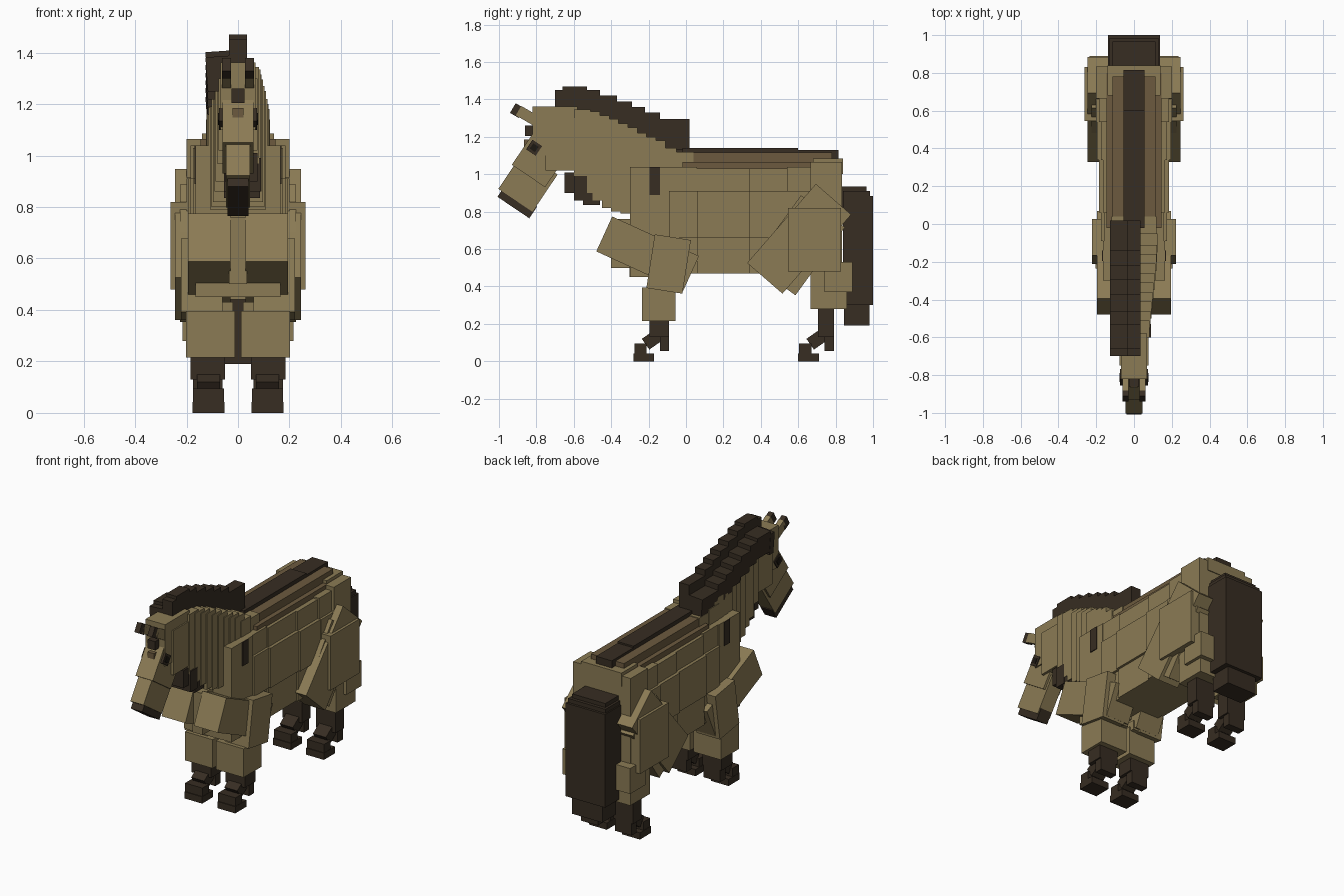
import bpy
import math
from mathutils import Vector, Matrix

cube = bpy.data.objects.get("Cube")
if cube:
    bpy.data.objects.remove(cube, do_unlink=True)


def material(name, rgb):
    m = bpy.data.materials.new(name)
    m.use_nodes = True
    col = (*rgb, 1.0)
    m.diffuse_color = col
    m.node_tree.nodes["Principled BSDF"].inputs["Base Color"].default_value = col
    return m


TAN = material("tan coat", (0.258, 0.198, 0.090))
BROWN = material("brown back", (0.150, 0.102, 0.049))
DARK = material("dark hair", (0.038, 0.026, 0.016))
BLACK = material("eye black", (0.012, 0.009, 0.006))


def block(name, x, y, z, mat, tilt=0.0, roll=0.0):
    """Box from three (min, max) ranges, turned about its centre (degrees)."""
    mid = Vector([(a + b) / 2 for a, b in (x, y, z)])
    size = [b - a for a, b in (x, y, z)]
    turn = Matrix.Rotation(math.radians(tilt), 4, 'X') @ Matrix.Rotation(math.radians(roll), 4, 'Y')
    corners = [mid + turn @ Vector((sx * size[0] / 2, sy * size[1] / 2, sz * size[2] / 2))
               for sx in (-1, 1) for sy in (-1, 1) for sz in (-1, 1)]
    faces = [(0, 1, 3, 2), (4, 6, 7, 5), (0, 4, 5, 1), (2, 3, 7, 6), (0, 2, 6, 4), (1, 5, 7, 3)]
    me = bpy.data.meshes.new(name)
    me.from_pydata(corners, [], faces)
    me.materials.append(mat)
    ob = bpy.data.objects.new(name, me)
    bpy.context.collection.objects.link(ob)
    return ob


def centred(name, half, y, z, mat, tilt=0.0):
    return block(name, (-half, half), y, z, mat, tilt)


def pair(name, x, y, z, mat, tilt=0.0, roll=0.0):
    block("left_" + name, x, y, z, mat, tilt, roll)
    block("right_" + name, (-x[1], -x[0]), y, z, mat, tilt, -roll)


def about(c, size):
    return (c - size / 2, c + size / 2)


# Barrel: upper row, wider middle row and belly row of blocks
for i, (y0, y1, top, up, mid) in enumerate([(-0.09, 0.06, 1.04, 0.160, 0.175),
                                            (0.06, 0.34, 1.03, 0.165, 0.185),
                                            (0.34, 0.54, 1.03, 0.175, 0.195),
                                            (0.54, 0.68, 1.04, 0.185, 0.200)]):
    centred(f"barrel_top_{i}", up, (y0, y1), (0.86, top), TAN)
    centred(f"barrel_side_{i}", mid, (y0, y1), (0.66, 0.91), TAN)
    centred(f"belly_{i}", mid - 0.015, (y0, y1), (0.47, 0.67), TAN)
centred("shoulder", 0.165, (-0.30, -0.09), (0.45, 1.04), TAN)
pair("shoulder_mark", (0.163, 0.170), (-0.195, -0.14), (0.89, 1.04), DARK)
centred("withers", 0.12, (-0.20, 0.04), (0.95, 1.12), TAN)

# Back with a dark stripe
centred("back_outer", 0.145, (-0.02, 0.80), (1.0, 1.065), BROWN)
centred("back_inner", 0.115, (0.04, 0.78), (1.0, 1.115), BROWN)
centred("back_stripe_front", 0.055, (-0.02, 0.60), (1.05, 1.14), DARK)
centred("back_stripe_rear", 0.055, (0.60, 0.815), (1.05, 1.13), DARK)

# Hindquarters
centred("rump", 0.20, (0.665, 0.835), (0.44, 1.065), TAN)
centred("rump_cap", 0.14, (0.68, 0.84), (1.0, 1.085), TAN)
pair("haunch", (0.12, 0.262), (0.545, 0.83), (0.48, 0.82), TAN)
pair("thigh", (0.10, 0.245), about(0.605, 0.25), about(0.655, 0.56), TAN, -41)
pair("stifle", (0.08, 0.225), about(0.60, 0.29), about(0.62, 0.45), TAN, -36)
pair("gaskin", (0.04, 0.215), (0.665, 0.86), (0.28, 0.50), TAN)
pair("gaskin_back", (0.06, 0.235), (0.74, 0.89), (0.37, 0.53), TAN)

# Chest and upper forelegs
pair("chest", (0.03, 0.195), about(-0.205, 0.51), about(0.575, 0.205), TAN, -24.5)
centred("breastbone", 0.035, (-0.40, -0.20), (0.50, 0.76), TAN)
centred("brisket", 0.09, (-0.302, -0.06), (0.45, 0.505), TAN)
pair("upper_foreleg", (0.06, 0.222), about(-0.093, 0.195), about(0.52, 0.29), TAN, -9)
pair("forearm", (0.012, 0.203), (-0.235, -0.055), (0.215, 0.395), TAN)
pair("forearm_top", (0.02, 0.20), (-0.20, -0.03), (0.37, 0.43), TAN)

# Dark lower legs and hooves
for name, y, top in (("fore", -0.225, 0.23), ("hind", 0.655, 0.29)):
    d = 0.06 if name == "hind" else 0.0
    pair(name + "_cannon", (0.05, 0.185), (y + 0.03 + d / 3, y + 0.135), (0.13, top), DARK)
    pair(name + "_fetlock", (0.06, 0.175), (y + 0.085, y + 0.135), (0.055, 0.15), DARK)
    pair(name + "_pastern", (0.07, 0.16), (y, y + 0.10), (0.085, 0.155), DARK, 35)
    pair(name + "_toe", (0.055, 0.175), (y - 0.05, y + 0.015), (0.03, 0.095), DARK)
    pair(name + "_hoof", (0.053, 0.177), (y - 0.055, y + 0.055), (0.0, 0.042), DARK)

# Neck: overlapping slices that grow toward the shoulder
slices = [(-0.60, 1.345, 0.97, 0.082), (-0.55, 1.335, 0.90, 0.088), (-0.50, 1.315, 0.86, 0.092),
          (-0.45, 1.295, 0.82, 0.098), (-0.40, 1.27, 0.80, 0.103), (-0.35, 1.25, 0.79, 0.108),
          (-0.30, 1.22, 0.78, 0.114), (-0.25, 1.20, 0.78, 0.118), (-0.20, 1.18, 0.80, 0.122)]
for i, (y, top, low, half) in enumerate(slices):
    centred(f"neck_slice_{i}", half, (y, y + 0.09), (low, top), TAN)
centred("neck_base", 0.125, (-0.15, -0.05), (0.9, 1.14), TAN)

# Dark hair under the throat
block("throat_hair_front", (-0.05, 0.075), (-0.65, -0.59), (0.90, 1.01), DARK)
block("throat_hair_mid", (-0.055, 0.09), (-0.60, -0.53), (0.86, 0.99), DARK)
block("throat_hair_rear", (-0.055, 0.085), (-0.55, -0.46), (0.835, 0.95), DARK)

# Mane: stepped crest and locks hanging on the right
steps = [(-0.70, -0.66, 1.45), (-0.66, -0.53, 1.47), (-0.53, -0.46, 1.45), (-0.46, -0.37, 1.42),
         (-0.37, -0.29, 1.39), (-0.29, -0.22, 1.36), (-0.22, -0.14, 1.33), (-0.14, 0.018, 1.295)]
for i, (y0, y1, top) in enumerate(steps):
    low = 1.13 if i == 7 else top - 0.17
    block(f"mane_crest_{i}", (-0.035, 0.035), (y0, y1), (low, top), DARK)
    block(f"mane_lock_{i}", (-0.122, -0.03), (y0, y1), (top - 0.20, top - 0.065), DARK, 0, -4)

# Head
centred("skull", 0.068, (-0.82, -0.58), (1.10, 1.362), TAN)
centred("jaw", 0.076, (-0.75, -0.57), (1.02, 1.30), TAN)
centred("face", 0.060, about(-0.775, 0.215), about(1.09, 0.24), TAN, -34)
centred("muzzle", 0.046, about(-0.845, 0.22), about(0.96, 0.24), TAN, -34)
centred("nose", 0.040, about(-0.902, 0.205), about(0.853, 0.075), DARK, -34)
centred("forelock", 0.026, (-0.86, -0.80), (1.205, 1.26), DARK)
centred("brow", 0.022, (-0.865, -0.80), (1.135, 1.185), BROWN)
pair("eye_socket", (0.04, 0.074), about(-0.812, 0.062), about(1.142, 0.062), DARK, -34)
pair("eye", (0.073, 0.078), about(-0.812, 0.034), about(1.142, 0.034), BLACK, -34)
pair("ear", (0.028, 0.062), about(-0.835, 0.14), about(1.305, 0.058), TAN, -30)
pair("ear_tip", (0.028, 0.062), about(-0.902, 0.055), about(1.34, 0.06), DARK, -30)

# Tail
centred("tail_root", 0.115, (0.82, 0.965), (0.80, 0.935), DARK)
centred("tail", 0.138, (0.84, 1.0), (0.30, 0.885), DARK)
centred("tail_top", 0.130, (0.84, 0.985), (0.85, 0.91), DARK)
centred("tail_end", 0.105, (0.845, 0.98), (0.19, 0.32), DARK)
